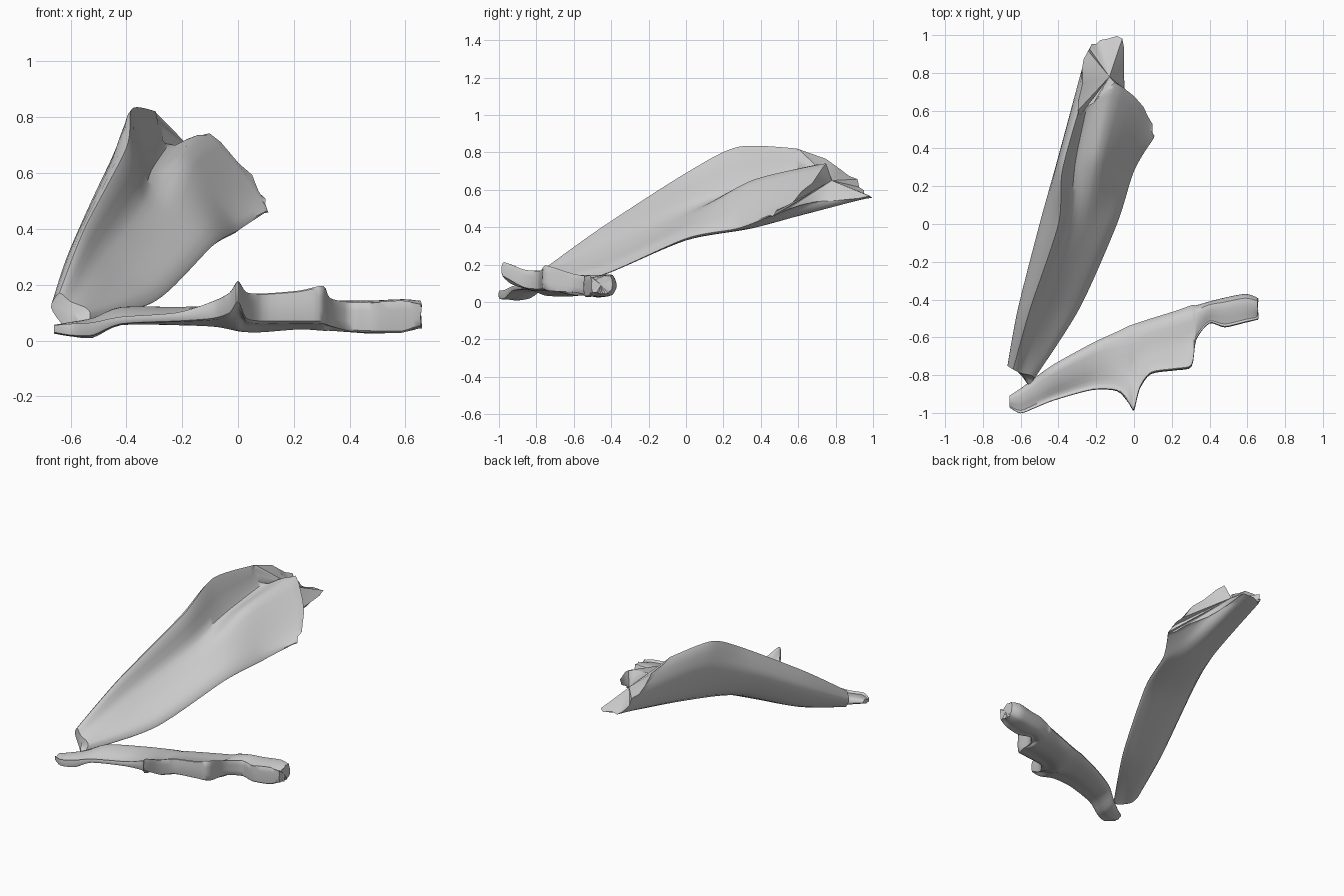
import bpy, bmesh, random
from mathutils import Vector

if "Cube" in bpy.data.objects:
    bpy.data.objects.remove(bpy.data.objects["Cube"])

random.seed(4)


def curve(pts, steps, closed=False):
    """Interpolate points smoothly, passing through each one."""
    p = [Vector(q) for q in pts]
    n = len(p)
    out = []
    for i in range(n if closed else n - 1):
        if closed:
            a, b, c, d = (p[(i + k) % n] for k in (-1, 0, 1, 2))
        else:
            a, b, c, d = p[max(i - 1, 0)], p[i], p[i + 1], p[min(i + 2, n - 1)]
        for s in range(steps):
            t = s / steps
            m0, m1 = (c - a) * 0.4, (d - b) * 0.4
            out.append(b * (2*t**3 - 3*t*t + 1) + m0 * (t**3 - 2*t*t + t)
                       + c * (3*t*t - 2*t**3) + m1 * (t**3 - t*t))
    if not closed:
        out.append(p[-1])
    return out


def loft(name, rails, along, around, end_center=None, ragged=0.0):
    """Skin a closed shell over lengthwise rails and cap both ends."""
    lines = [curve(r, along) for r in rails]
    rings = [curve(r, around, True) for r in zip(*lines)]
    # broken, ragged far end
    for v in rings[-1]:
        v += Vector([random.uniform(-ragged, ragged) for _ in range(3)])
    bm = bmesh.new()
    vr = [[bm.verts.new(v) for v in r] for r in rings]
    n = len(vr[0])
    for a, b in zip(vr, vr[1:]):
        for i in range(n):
            j = (i + 1) % n
            bm.faces.new((a[i], a[j], b[j], b[i]))
    for ring, center in ((vr[0], None), (vr[-1], end_center)):
        mid = center or sum((v.co for v in ring), Vector()) / n
        c = bm.verts.new(mid)
        for i in range(n):
            bm.faces.new((ring[i], ring[(i + 1) % n], c))
    bmesh.ops.recalc_face_normals(bm, faces=bm.faces)
    me = bpy.data.meshes.new(name)
    bm.to_mesh(me)
    bm.free()
    ob = bpy.data.objects.new(name, me)
    bpy.context.collection.objects.link(ob)
    bpy.ops.object.select_all(action='DESELECT')
    ob.select_set(True)
    bpy.context.view_layer.objects.active = ob
    bpy.ops.object.shade_smooth_by_angle(angle=0.7)
    return ob


# Tall blade: outer shell rails, from the ridge down and under
outer = [
    [(-.64, -.77, .17), (-.55, -.45, .40), (-.40, 0, .69), (-.38, .28, .83), (-.29, .61, .82)],
    [(-.67, -.75, .12), (-.615, -.45, .28), (-.50, 0, .54), (-.40, .36, .68), (-.26, .88, .68)],
    [(-.63, -.77, .06), (-.53, -.45, .16), (-.41, 0, .38), (-.31, .40, .48), (-.21, .96, .57)],
    [(-.59, -.81, .05), (-.41, -.46, .14), (-.22, 0, .335), (-.14, .40, .41), (-.07, .98, .56)],
    [(-.56, -.85, .06), (-.34, -.47, .135), (-.14, 0, .33), (-.04, .36, .40), (-.04, .68, .54)],
    [(-.535, -.83, .07), (-.29, -.45, .145), (-.09, 0, .34), (.00, .28, .395), (.10, .45, .46)],
]
# Tall blade: inner face rails, back up to the ridge
inner = [
    [(-.53, -.81, .10), (-.31, -.44, .19), (-.13, 0, .39), (-.05, .30, .48), (.08, .57, .54)],
    [(-.55, -.80, .12), (-.41, -.45, .24), (-.25, 0, .45), (-.19, .35, .65), (-.10, .74, .74)],
    [(-.60, -.79, .14), (-.50, -.45, .31), (-.35, 0, .51), (-.31, .33, .61), (-.25, .62, .70)],
]
loft("tall_blade", outer + inner, 10, 4, Vector((-.13, .78, .65)), 0.01)

# Low blade stations: x, back y, front y, back top z, front top z, front bottom z, bottom z
stations = [
    (-.66, -.91, -.97, .055, .055, .03, .025),
    (-.60, -.87, -1.0, .065, .06, .02, .015),
    (-.52, -.81, -.97, .08, .065, .02, .01),
    (-.42, -.74, -.93, .12, .085, .06, .055),
    (-.22, -.63, -.875, .12, .10, .07, .055),
    (-.09, -.57, -.88, .12, .14, .08, .05),
    (-.03, -.54, -.94, .12, .17, .10, .04),
    (.00, -.53, -.98, .12, .21, .14, .035),
    (.03, -.52, -.87, .12, .17, .08, .03),
    (.09, -.50, -.79, .12, .165, .07, .03),
    (.22, -.46, -.77, .13, .175, .07, .04),
    (.305, -.43, -.75, .135, .19, .07, .035),
    (.33, -.43, -.61, .14, .15, .06, .035),
    (.40, -.41, -.525, .14, .135, .04, .03),
    (.48, -.39, -.545, .14, .135, .035, .025),
    (.59, -.37, -.52, .145, .14, .035, .03),
    (.655, -.39, -.505, .14, .13, .06, .045),
]


def section(x, yb, yf, zb, zf, zfb, z0):
    w = yb - yf
    return [(x, yb, (zb + z0) / 2), (x, yb - .15 * w, zb),
            (x, yb - .55 * w, .6 * zb + .4 * min(zf, .15)),
            (x, yf + .1 * w, zf - .01), (x, yf, zf), (x, yf, zfb),
            (x, yf + .22 * w, .6 * zfb + .4 * z0),
            (x, yb - .5 * w, z0), (x, yb - .15 * w, z0 + .01)]


low_rails = list(zip(*[section(*s) for s in stations]))
loft("low_blade", low_rails, 4, 3, None, 0.004)
